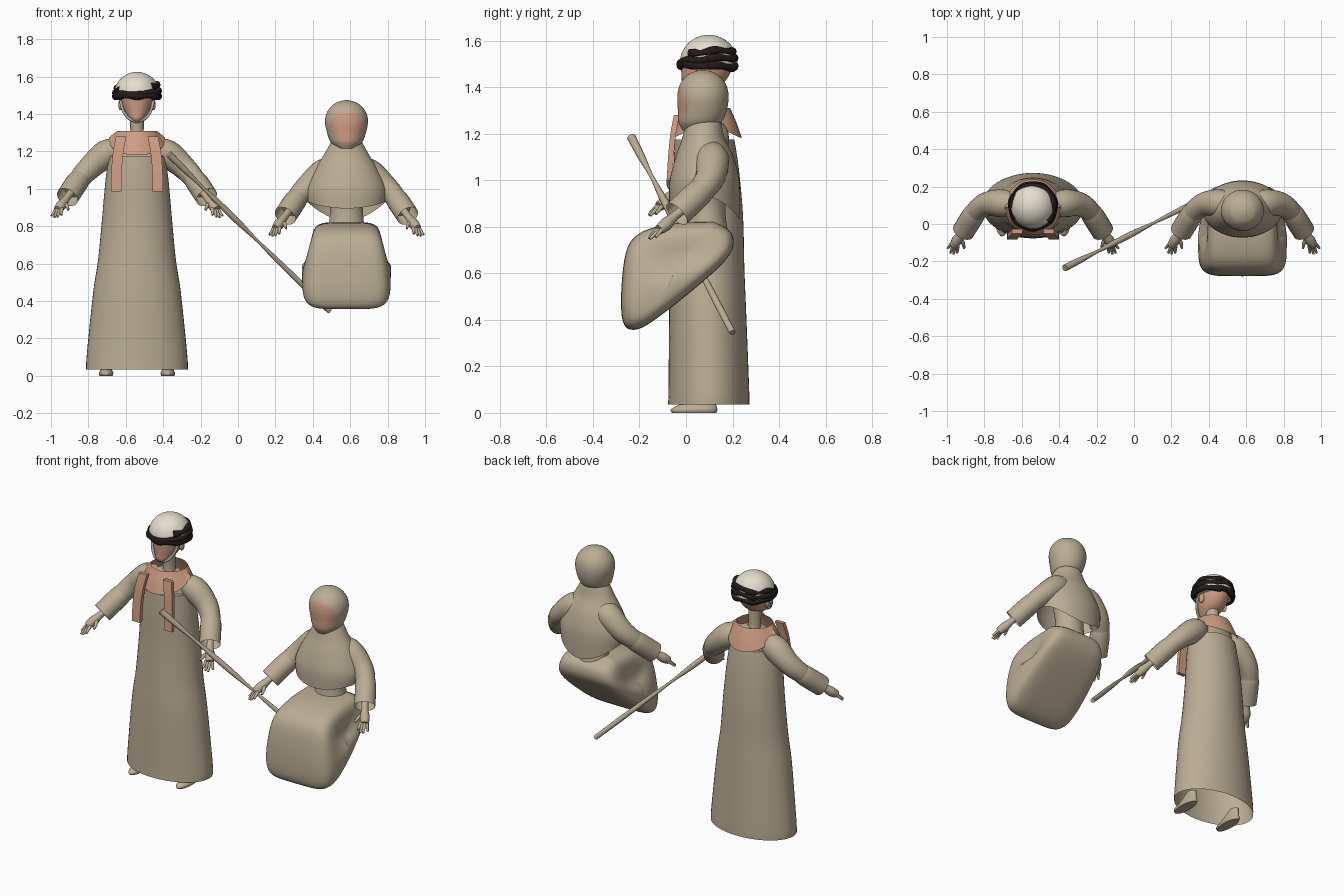
import bpy, bmesh, math
from mathutils import Vector

cube = bpy.data.objects.get("Cube")
if cube:
    bpy.data.objects.remove(cube, do_unlink=True)


def material(name, rgb):
    m = bpy.data.materials.new(name)
    m.use_nodes = True
    m.diffuse_color = (*rgb, 1)
    m.node_tree.nodes["Principled BSDF"].inputs["Base Color"].default_value = (*rgb, 1)
    return m


BEIGE = material("beige cloth", (0.5, 0.42, 0.3))
SKIN = material("warm skin", (0.63, 0.34, 0.23))
WHITE = material("cap white", (0.78, 0.73, 0.62))
DARK = material("dark wrap", (0.018, 0.011, 0.011))
GREY = material("grey trim", (0.4, 0.39, 0.34))
MAN, WOMAN = -0.54, 0.58


def spline(keys, sub):
    """Smoothly resample a list of number tuples."""
    out = []
    for i in range(len(keys) - 1):
        p0, p1, p2 = keys[max(i - 1, 0)], keys[i], keys[i + 1]
        p3 = keys[min(i + 2, len(keys) - 1)]
        for s in range(sub):
            t = s / sub
            out.append([0.5 * (2 * b + (c - a) * t + (2 * a - 5 * b + 4 * c - d) * t * t
                               + (3 * b - a - 3 * c + d) * t ** 3)
                        for a, b, c, d in zip(p0, p1, p2, p3)])
    return out + [list(keys[-1])]


def skin_rings(name, rings, mats, start=True, end=True, rule=None, angle=50):
    """Bridge closed rings of points into one mesh."""
    bm = bmesh.new()
    loops = [[bm.verts.new(p) for p in r] for r in rings]
    n = len(loops[0])
    for a, b in zip(loops, loops[1:]):
        for i in range(n):
            bm.faces.new((a[i], a[(i + 1) % n], b[(i + 1) % n], b[i]))
    if start:
        bm.faces.new(loops[0])
    if end:
        bm.faces.new(loops[-1])
    bmesh.ops.recalc_face_normals(bm, faces=bm.faces)
    if rule:
        for f in bm.faces:
            f.material_index = rule(f.calc_center_median())
    me = bpy.data.meshes.new(name)
    bm.to_mesh(me)
    bm.free()
    for m in mats:
        me.materials.append(m)
    ob = bpy.data.objects.new(name, me)
    bpy.context.scene.collection.objects.link(ob)
    bpy.context.view_layer.objects.active = ob
    bpy.ops.object.select_all(action='DESELECT')
    ob.select_set(True)
    bpy.ops.object.shade_smooth_by_angle(angle=math.radians(angle))
    return ob


def loft(name, cx, keys, mats, sub=5, n=48, warp=None, **kw):
    """Stack ellipses given as (z, centre y, x radius, y radius)."""
    rings = []
    for z, cy, rx, ry in spline(keys, sub):
        ring = []
        for i in range(n):
            a = 2 * math.pi * i / n
            p = Vector((cx + rx * math.cos(a), cy + ry * math.sin(a), z))
            ring.append(warp(p, a) if warp else p)
        rings.append(ring)
    return skin_rings(name, rings, mats, **kw)


def tube(name, keys, mat, sub=4, n=14, **kw):
    """Round tube through (x, y, z, radius)."""
    pts = spline(keys, sub)
    rings = []
    for i, p in enumerate(pts):
        a, b = pts[max(i - 1, 0)], pts[min(i + 1, len(pts) - 1)]
        q = (Vector(b[:3]) - Vector(a[:3])).to_track_quat('Z', 'Y')
        rings.append([Vector(p[:3]) + q @ Vector((p[3] * math.cos(t), p[3] * math.sin(t), 0))
                      for t in (2 * math.pi * k / n for k in range(n))])
    return skin_rings(name, rings, [mat], **kw)


def ellipsoid(name, loc, size, mat):
    keys = [(loc[2] - size[2] * math.cos(t), loc[1], size[0] * math.sin(t), size[1] * math.sin(t))
            for t in (0.03 + k * (math.pi - 0.06) / 16 for k in range(17))]
    return loft(name, loc[0], keys, [mat], sub=1, n=32)


def arms(who, cx, dx, dz):
    """Mirrored sleeve, wide cuff and hand."""
    for side, word in ((1, "left"), (-1, "right")):
        def place(keys):
            return [(cx + side * (x - dx), y, z - dz, r) for x, y, z, r in keys]
        tube(f"{who}_{word}_sleeve", place([
            (.08, .09, 1.215, .05), (.16, .11, 1.19, .074), (.25, .105, 1.115, .064),
            (.31, .06, 1.05, .055), (.345, 0, .99, .045)]), BEIGE, n=24)
        tube(f"{who}_{word}_cuff", place([
            (.295, .075, 1.065, .052), (.32, .045, 1.035, .06), (.373, -.04, .955, .06)]),
            BEIGE, n=24, end=False)
        tube(f"{who}_{word}_palm", place([
            (.35, 0, .985, .02), (.38, -.05, .945, .02), (.405, -.085, .912, .028),
            (.425, -.115, .888, .022)]), BEIGE)
        for k, tip in enumerate([(.457, -.13, .855), (.442, -.155, .848),
                                 (.425, -.16, .85), (.405, -.155, .86)]):
            root = (.43 - .009 * k, -.1 - .006 * k, .893)
            tube(f"{who}_{word}_finger", place([(*root, .011), (*tip, .006)]), BEIGE, n=8)
        tube(f"{who}_{word}_thumb", place([
            (.395, -.07, .925, .013), (.375, -.1, .91, .011), (.368, -.13, .888, .006)]),
            BEIGE, n=8)


# Man: robe, torso and feet
loft("robe", MAN, [(.035, .098, .272, .175), (.12, .098, .268, .173), (.45, .093, .234, .165),
                   (.62, .093, .208, .158), (.85, .095, .186, .15), (1.05, .087, .168, .14),
                   (1.175, .08, .15, .128)], [BEIGE], start=False)
loft("man_torso", MAN, [(1.1, .085, .14, .1), (1.2, .09, .145, .09), (1.25, .09, .12, .075),
                        (1.28, .09, .06, .05)], [BEIGE])
loft("man_neck", MAN, [(1.24, .09, .045, .045), (1.3, .09, .036, .036),
                       (1.4, .085, .04, .04)], [BEIGE], n=24)
for s, word in ((1, "left"), (-1, "right")):
    loft(word + "_foot", MAN + s * .165, [(.0, .035, .034, .095), (.015, .035, .039, .1),
                                          (.035, .05, .03, .08), (.08, .09, .025, .035)],
         [BEIGE], n=24)
arms("man", MAN, 0, 0)


# Scarf collar whose lower rim rides up over the shoulders
def collar_rim(p, a):
    lift = (1.31 - p.z) / .03
    p.z = 1.31 - lift * (.035 + .095 * abs(math.sin(a)) ** .7)
    return p


loft("scarf_collar", MAN, [(1.31, .09, .105, .1), (1.295, .09, .128, .128),
                           (1.28, .09, .15, .15)], [SKIN],
     warp=collar_rim, start=False, end=False)
for s, word in ((1, "left"), (-1, "right")):
    path = [(1.28, .085, -.04), (1.2, .1, -.055), (1.1, .109, -.065), (.985, .111, -.072)]
    rings = [[(MAN + s * (x + u * .028), y + v * .012, z)
              for u, v in ((-1, -1), (1, -1), (1, 1), (-1, 1))] for z, x, y in spline(path, 4)]
    skin_rings(word + "_scarf_end", rings, [SKIN], angle=30)

# Man: head, ears, jaw trim, cap and twisted wrap
loft("man_head", MAN, [(1.352, .025, .015, .02), (1.375, .04, .042, .055), (1.41, .068, .066, .085),
                       (1.46, .085, .084, .105), (1.52, .09, .09, .11), (1.58, .09, .07, .08)],
     [SKIN], n=32)
for s, word in ((1, "left"), (-1, "right")):
    ellipsoid(word + "_ear", (MAN + s * .088, .09, 1.45), (.012, .02, .03), SKIN)
    tube(word + "_jaw_trim", [(MAN + s * .088, .05, 1.47, .008), (MAN + s * .075, .03, 1.42, .008),
                              (MAN + s * .045, .01, 1.377, .008), (MAN, .005, 1.356, .008)], GREY, n=8)
loft("cap", MAN, [(1.48, .098, .118, .12)] +
     [(1.505 + .12 * math.sin(t), .098, .122 * math.cos(t), .124 * math.cos(t))
      for t in (k * 1.54 / 10 for k in range(11))], [WHITE], sub=2)


def wrap(name, z, r, thick, tilt_x, tilt_y, first, last):
    keys = []
    for k in range(41):
        a = math.radians(first + (last - first) * k / 40)
        c, s = math.cos(a), math.sin(a)
        keys.append((MAN + r * c, .095 + r * s, z + tilt_x * c + tilt_y * s + .004 * math.sin(5 * a),
                     thick * (1 + .15 * math.sin(7 * a))))
    tube(name, keys, DARK, sub=1, n=10)


wrap("lower_wrap", 1.493, .116, .018, 0, -.005, 0, 360)
wrap("middle_wrap", 1.515, .116, .017, .006, .008, 0, 360)
wrap("upper_wrap", 1.543, .108, .017, .01, .008, -45, 215)

# Staff
top, bottom = Vector((-.37, -.235, 1.185)), Vector((.49, .2, .345))
tube("staff", [(*top.lerp(bottom, t), r) for t, r in
               ((0, .019), (.1, .016), (.2, .009), (.3, .015), (.42, .016), (.55, .008),
                (.65, .012), (.85, .015), (1, .014))], BEIGE, n=10)


# Woman: hooded head, with the face as a teardrop opening
def face_rule(c):
    if c.y > .06 or not 1.225 < c.z < 1.415:
        return 0
    t = (c.z - 1.225) / .19
    width = .093 * min(1, t / .5) ** .75 if t < .5 else .093 * math.sqrt(1 - ((t - .5) / .5) ** 2)
    return int(abs(c.x - WOMAN) < width)


hood = [(1.215, .045, .05, .06), (1.25, .06, .085, .092), (1.3, .07, .104, .105),
        (1.36, .073, .115, .11), (1.41, .073, .104, .1), (1.45, .073, .072, .069),
        (1.468, .073, .035, .034), (1.475, .073, .003, .003)]
loft("woman_hood", WOMAN, hood, [BEIGE, SKIN], sub=10, n=128, rule=face_rule)


# Cape with a rim that dips at the back
def cape_rim(p, a):
    if p.z < 1.0:
        s = math.sin(a)
        p.z = 1.0 - (1.0 - p.z) * (1 + (1.4 * s * s if s > 0 else .5 * s * s))
    return p


loft("woman_cape", WOMAN, [(1.265, .075, .07, .07), (1.24, .075, .088, .078), (1.18, .075, .122, .092),
                           (1.1, .08, .17, .125), (1.0, .08, .213, .15), (.93, .08, .208, .152)],
     [BEIGE], warp=cape_rim, end=False)
loft("woman_torso", WOMAN, [(.78, .09, .1, .09), (.85, .09, .09, .08), (.92, .09, .092, .08),
                            (1.1, .085, .13, .09)], [BEIGE])
arms("woman", WOMAN, .045, .1)

# Seated skirt: a side profile swept across with rounded ends
profile = spline([(.12, .822), (-.07, .812), (-.21, .765), (-.265, .66), (-.277, .42), (-.225, .357),
                  (-.1, .425), (.165, .65), (.2, .765), (.12, .822)], 5)[:-1]
rings = []
for k in range(33):
    a = math.radians(-89.9 + 179.8 * k / 32)
    u = math.copysign(abs(math.sin(a)) ** .4, a)
    s = math.cos(a) ** .35
    ring = []
    for y, z in profile:
        half = .237 - .05 * max(0, (z - .42) / .4) ** 1.6
        ring.append((WOMAN + u * half, -.05 + (y + .05) * s, .61 + (z - .61) * s))
    rings.append(ring)
skin_rings("woman_skirt", rings, [BEIGE])
